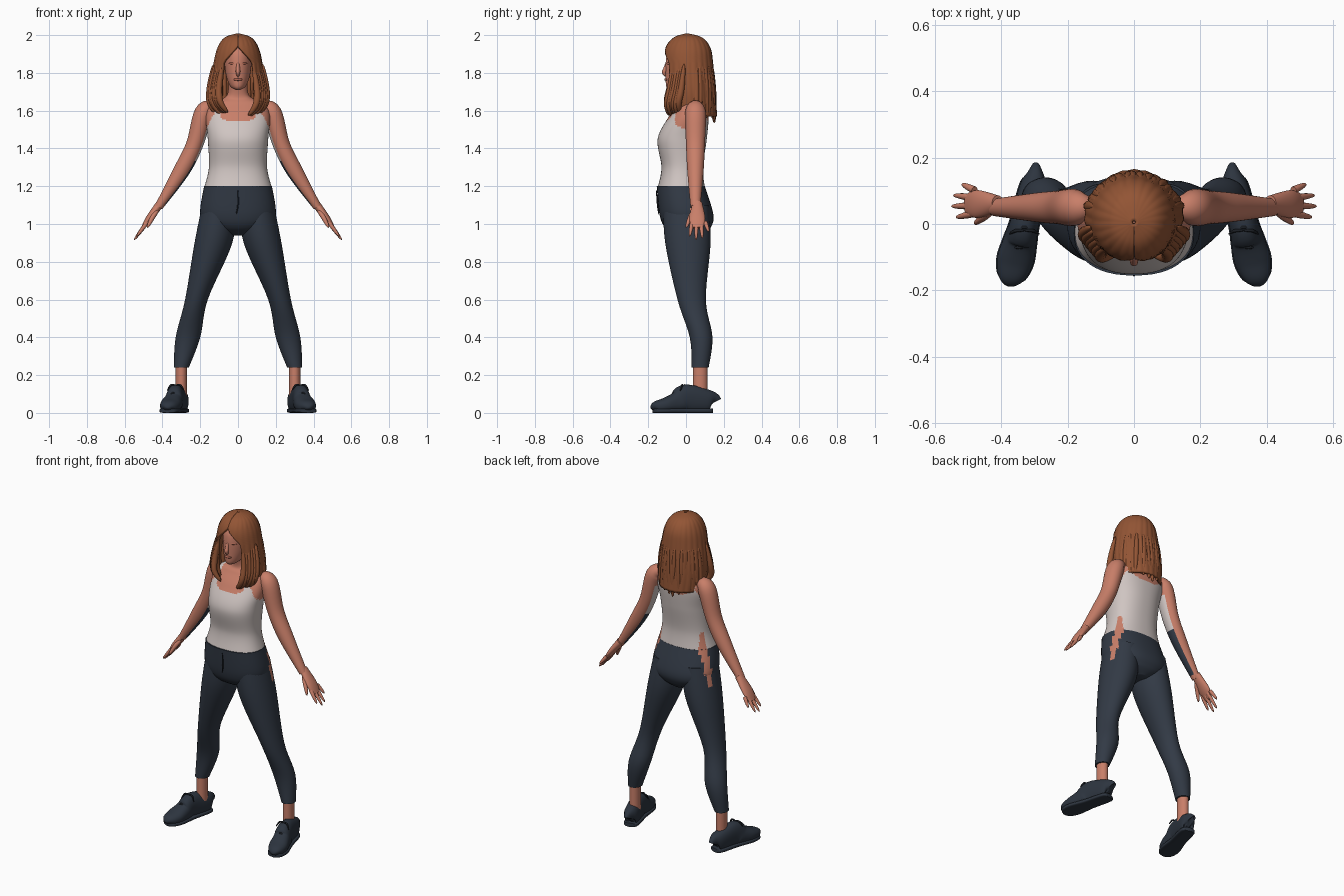
import bpy, bmesh, math, random
from mathutils import Vector

random.seed(4)
if "Cube" in bpy.data.objects:
    bpy.data.objects.remove(bpy.data.objects["Cube"])


def material(name, *rgb):
    mat = bpy.data.materials.new(name)
    mat.use_nodes = True
    mat.diffuse_color = (*rgb, 1)
    mat.node_tree.nodes["Principled BSDF"].inputs["Base Color"].default_value = (*rgb, 1)
    return mat


skin = material("skin", .58, .21, .14)
blush = material("blush", .45, .14, .09)
copper = material("copper hair", .29, .09, .035)
cotton = material("white cotton", .63, .56, .54)
denim = material("dark denim", .032, .042, .06)
canvas = material("shoe canvas", .026, .035, .05)
seam = material("dark seam", .012, .015, .02)

ACROSS = Vector((1, 0, 0))
DEPTH = Vector((0, 1, 0))


def spline(points, steps):
    """Smooth curve through tuples of any length."""
    curve = []
    last = len(points) - 1
    for i in range(last):
        near = [points[min(max(i + k, 0), last)] for k in range(-1, 3)]
        for step in range(steps):
            t = step / steps
            curve.append([b + t / 2 * (c - a + t * (2*a - 5*b + 4*c - d + t * (3*b - a - 3*c + d)))
                          for a, b, c, d in zip(*near)])
    return curve + [list(points[last])]


def power_wave(value, power):
    return math.copysign(abs(value) ** (2 / power), value)


def loft(name, rings, *mats, sides=48, steps=6, side=1, ref=None, power=2, rule=None, opening=None):
    """Skin over rings (x, y, z, radius, radius); ref tilts them to the path, opening leaves a front gap."""
    rings = spline(rings, steps)
    centres = [Vector(ring[:3]) for ring in rings]
    bm = bmesh.new()
    rows = []
    for i, centre in enumerate(centres):
        u, v = ACROSS, DEPTH
        if ref:
            along = (centres[min(i + 1, len(centres) - 1)] - centres[max(i - 1, 0)]).normalized()
            u = (ref - along * ref.dot(along)).normalized()
            v = along.cross(u)
        wide, deep = (max(radius, .001) for radius in rings[i][3:])
        gap = opening(centre.z) if opening else 0
        row = []
        for k in range(sides):
            share = k / (sides - 1) if opening else k / sides
            angle = gap + share * (math.tau - 2 * gap) - math.pi / 2
            ridge = 1 + .01 * math.sin(angle * 23 + i / 9) if opening else 1
            point = centre + u * (wide * ridge * power_wave(math.cos(angle), power))
            point += v * (deep * ridge * power_wave(math.sin(angle), power))
            row.append(bm.verts.new((point.x * side, point.y, point.z)))
        rows.append(row)
    for lower, upper in zip(rows, rows[1:]):
        for k in range(sides - 1 if opening else sides):
            j = (k + 1) % sides
            bm.faces.new((lower[k], lower[j], upper[j], upper[k]))
    if not opening:
        bm.faces.new(rows[0])
        bm.faces.new(rows[-1])
    bmesh.ops.recalc_face_normals(bm, faces=bm.faces[:])
    bm.normal_update()
    if rule:
        for face in bm.faces:
            face.material_index = rule(face.calc_center_median(), face.normal)
    mesh = bpy.data.meshes.new(name)
    bm.to_mesh(mesh)
    bm.free()
    for mat in mats:
        mesh.materials.append(mat)
    mesh.polygons.foreach_set("use_smooth", [True] * len(mesh.polygons))
    mesh.set_sharp_from_angle(angle=math.radians(50))
    part = bpy.data.objects.new(name, mesh)
    bpy.context.collection.objects.link(part)
    return part


def strand(name, points, width, mat, start=0, side=1):
    """Round strand that swells and ends in a point; start = .5 gives a blunt root."""
    path = spline(points, 6)
    rings = []
    for i, point in enumerate(path):
        share = start + (1 - start) * i / (len(path) - 1)
        radius = width * math.sqrt(max(math.sin(math.pi * share), 0))
        rings.append((*point, radius, radius))
    return loft(name, rings, mat, sides=12, steps=1, side=side, ref=DEPTH)


def stack(*levels):
    """Upright centred rings from (height, front, back, half width)."""
    return [(0, (front + back) / 2, z, half, (back - front) / 2) for z, front, back, half in levels]


# Skin strip showing at each hip
def hip_strip(c):
    return 1 < c.z < 1.3 and abs(c.x) > .13 and abs(c.y - .05) < .02


def trouser_rule(c, normal):
    return 1 if hip_strip(c) else 0


# Tank top with neckline, armholes and straps
def torso_rule(c, normal):
    x = abs(c.x)
    strap = abs(x - .11) < .015 and c.z < 1.66
    top = min(1.54 + 2.5 * x * x, 1.84 - 2 * x)
    return 1 if (strap or c.z < top) and not hip_strip(c) else 0


torso = stack((1.19, -.15, .1, .18), (1.3, -.13, .09, .154), (1.45, -.15, .11, .16), (1.57, -.09, .12, .17),
              (1.64, -.04, .11, .14), (1.68, -.02, .08, .06), (1.78, -.04, .06, .05))
loft("torso", torso, skin, cotton, sides=96, steps=12, power=2.3, rule=torso_rule)

# Trousers
seat = stack((1.2, -.155, .1, .18), (1.05, -.14, .145, .2), (.98, -.11, .13, .15), (.94, -.05, .09, .04))
loft("trouser_seat", seat, denim, skin, steps=12, power=2.3, rule=trouser_rule)
strand("fly_seam", [(0, -.157, 1.18), (0, -.15, 1.1), (-.01, -.144, 1.05)], .004, seam)
leg = [(.1, 0, 1.1, .09, .12), (.13, .01, .9, .1, .12), (.22, .03, .6, .06, .075),
       (.265, .08, .4, .065, .06), (.3, .075, .24, .04, .045)]

# Arm and palm as (x, height, depth radius, thickness)
arm = [(.13, 1.62, .03, .03), (.18, 1.59, .055, .05), (.23, 1.42, .05, .045),
       (.3, 1.28, .043, .043), (.42, 1.09, .026, .022)]
palm = [(.41, 1.11, .026, .022), (.47, 1.03, .042, .018), (.505, .98, .03, .008)]

# Shoe outline as (y, half width, height), toes turned outward
shoe = [(.14, .01, .1), (.12, .04, .12), (0, .044, .15), (-.05, .05, .11), (-.11, .055, .08),
        (-.16, .04, .06), (-.175, .01, .03)]


def turned(y):
    return .33 - .25 * y


for side, label in ((1, "left_"), (-1, "right_")):
    # Cloth colours reach onto the inner side of the arm
    def arm_rule(c, normal):
        inward = normal.dot(Vector((-.8 * side, 0, -.6)))
        if inward < .8 or not 1.1 < c.z < 1.54:
            return 0
        return 1 if c.z > 1.34 else 2

    loft(label + "trouser_leg", leg, denim, skin, side=side, rule=trouser_rule)
    loft(label + "ankle", [(.3, .075, z, .03, .038) for z in (.26, .09)], skin, side=side)
    loft(label + "arm", [(x, .05, z, a, b) for x, z, a, b in arm],
         skin, cotton, denim, side=side, ref=DEPTH, rule=arm_rule)
    loft(label + "palm", [(x, .06, z, a, b) for x, z, a, b in palm], skin, side=side, ref=DEPTH)

    # Fingers fan out from the knuckles, the middle ones longest
    for i in range(4):
        spread = i / 3 - .4
        reach = .07 - .09 * spread * spread
        root = Vector((.48, .06 + .07 * spread, 1.01))
        tip = root + Vector((reach, .03 * spread, -1.35 * reach))
        strand(f"{label}finger_{i + 1}", [root, root.lerp(tip, .5), tip], .011, skin, start=.4, side=side)
    strand(label + "thumb", [(.43, .04, 1.07), (.455, .02, 1.03), (.48, 0, .98)], .013, skin, start=.3, side=side)

    # Shoe, sole, laces and bow
    loft(label + "shoe", [(turned(y), y, high / 2, half, high / 2) for y, half, high in shoe],
         canvas, side=side, ref=ACROSS, power=2.3)
    loft(label + "sole", [(turned(y), y, .012, half + .003, .012) for y, half, high in shoe],
         canvas, side=side, ref=ACROSS, power=4)
    for i in range(4):
        knot = Vector((turned(-.02 * i), -.01 - .02 * i, .147 - .014 * i))
        ends = [knot + Vector((reach, 0, -.025)) for reach in (-.03, .03)]
        strand(f"{label}lace_{i + 1}", [ends[0], knot, ends[1]], .005, seam, side=side)
    for name, out in (("inner", -1), ("outer", 1)):
        knot = Vector((turned(0), -.02, .147))
        loop = [knot, knot + Vector((.025 * out, 0, 0)), knot + Vector((.045 * out, -.01, -.03))]
        strand(label + name + "_bow", loop, .005, seam, side=side)

    # Eye shade and curls framing the face
    strand(label + "eye_shade", [(.015, -.1, 1.85), (.03, -.094, 1.85), (.05, -.077, 1.85)], .006, blush, side=side)
    for i in range(6):
        shift = Vector((.01 * i, .012 * i, random.uniform(-.012, .012)))
        curl = [(.08, -.07, 1.85), (.1, -.085, 1.72), (.095, -.1, 1.64), (.055, -.09, 1.58)]
        strand(f"{label}front_lock_{i + 1}", [Vector(p) + shift for p in curl], .018, copper, side=side)

# Head and face
head = stack((1.71, -.09, -.04, .012), (1.73, -.105, .02, .042), (1.79, -.108, .07, .064),
             (1.87, -.106, .1, .073), (1.92, -.09, .1, .07), (1.97, -.04, .05, .03))
loft("head", head, skin)
strand("nose", [(0, -.1, 1.86), (0, -.11, 1.82), (0, -.115, 1.8), (0, -.1, 1.78)], .012, skin)
strand("lips", [(-.025, -.1, 1.765), (0, -.107, 1.765), (.025, -.1, 1.765)], .007, blush)


# Hair shell, parted around the face
def face_opening(z):
    return .68 * min(1, max(0, (1.94 - z) * 12))


hair_levels = stack((2, 0, .01, .005), (1.98, -.06, .08, .065), (1.93, -.1, .12, .1), (1.85, -.11, .134, .12),
                    (1.7, -.1, .146, .14), (1.57, -.08, .155, .125))
hair = loft("hair", hair_levels, copper, sides=120, opening=face_opening)
thickness = hair.modifiers.new("thickness", "SOLIDIFY")
thickness.thickness = .018
thickness.offset = 0

# Loose locks hanging down the back
count = 19
for i in range(count):
    angle = math.pi * (i + .5) / count
    out = Vector((.13 * math.cos(angle), .12 * math.sin(angle), 0))
    end = 1.53 + .05 * abs(math.cos(angle)) + random.uniform(-.02, .03)
    drift = random.uniform(-.015, .015)
    lock = []
    for step in range(5):
        fall = step / 4
        lock.append(out * (.94 + .1 * fall) + Vector((drift * fall, .025, 1.84 + (end - 1.84) * fall)))
    strand(f"back_lock_{i + 1}", lock, .017, copper)
